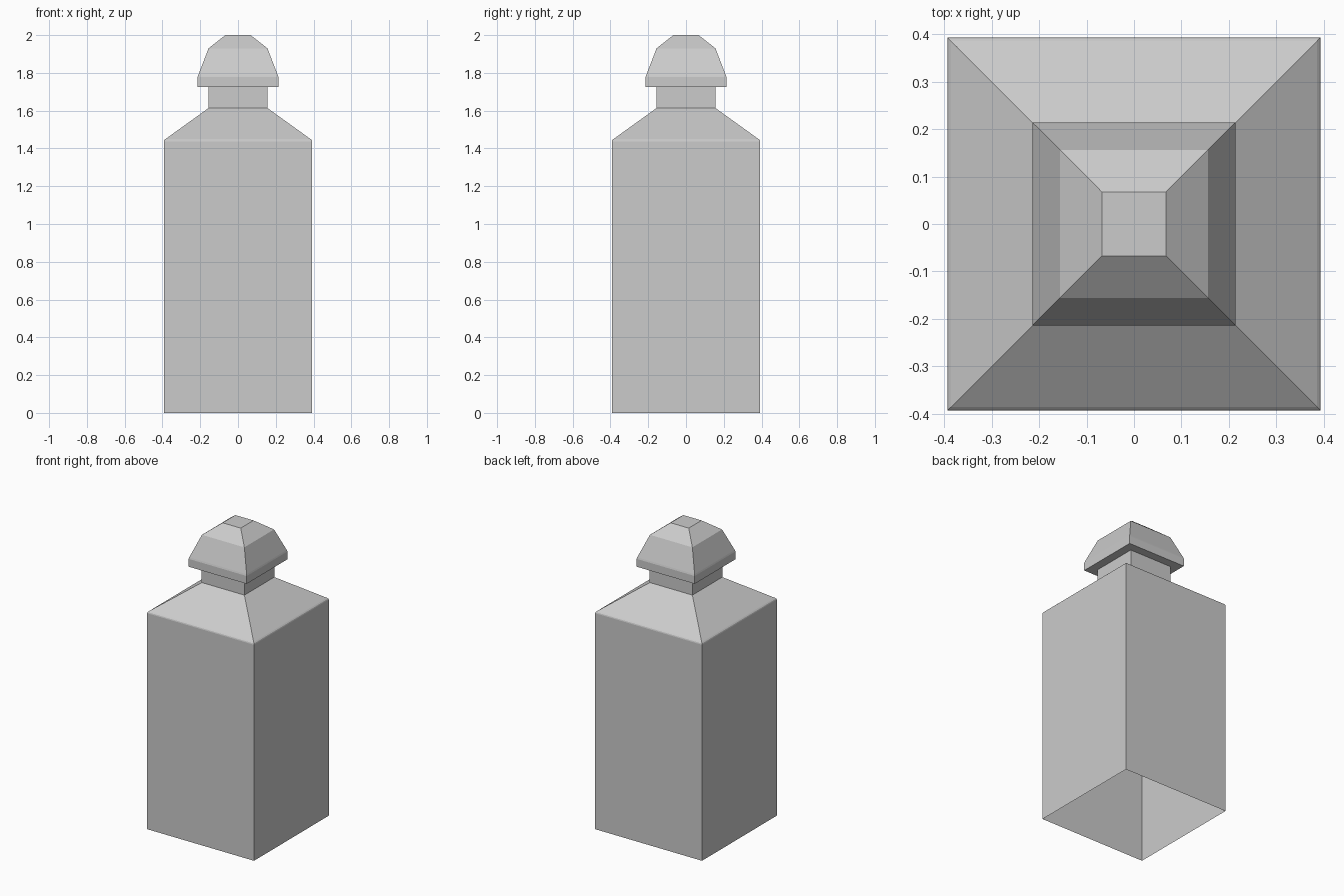
import bpy, bmesh

if "Cube" in bpy.data.objects:
    bpy.data.objects.remove(bpy.data.objects["Cube"])


def square_loft(name, profile, cap_top=False):
    """Stack square rings (half width, height) and skin them with flat quads."""
    bm = bmesh.new()
    rings = [[bm.verts.new((sx * r, sy * r, z))
              for sx, sy in ((-1, -1), (1, -1), (1, 1), (-1, 1))]
             for r, z in profile]
    for low, high in zip(rings, rings[1:]):
        for i in range(4):
            j = (i + 1) % 4
            bm.faces.new((low[i], low[j], high[j], high[i]))
    if cap_top:
        bm.faces.new(rings[-1])
    mesh = bpy.data.meshes.new(name)
    bm.to_mesh(mesh)
    bm.free()
    obj = bpy.data.objects.new(name, mesh)
    bpy.context.collection.objects.link(obj)
    return obj


# Body, open underneath, with a softened shoulder edge and a straight neck
square_loft("bottle_body", [(0.393, 0), (0.393, 1.436), (0.391, 1.443),
                            (0.385, 1.449), (0.157, 1.613), (0.157, 1.725)])

# Faceted stopper, starting with its underside lip around the neck
square_loft("stopper", [(0.157, 1.725), (0.214, 1.725), (0.214, 1.777),
                        (0.211, 1.787), (0.156, 1.93), (0.067, 2.0)], cap_top=True)
